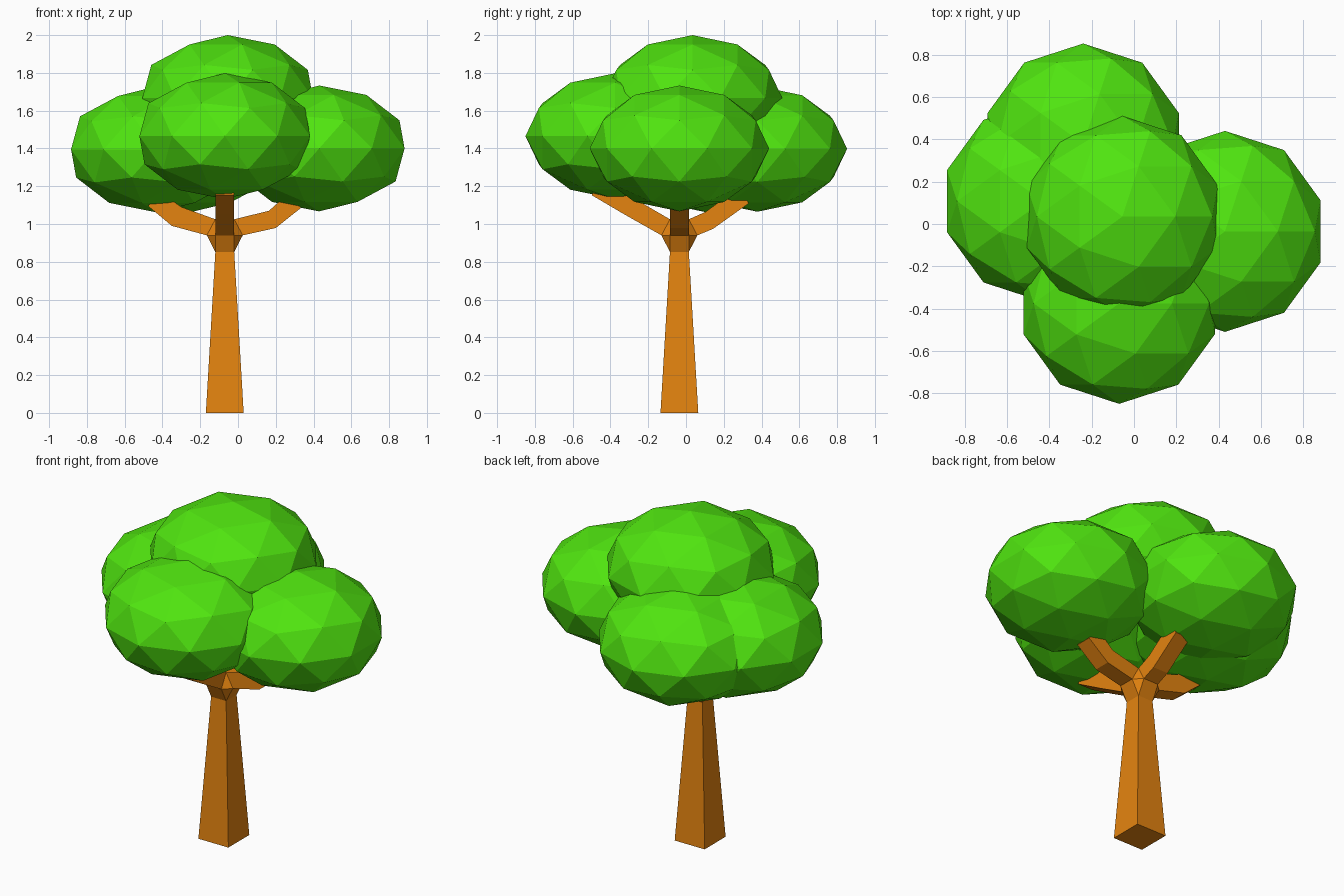
import bpy, bmesh
from mathutils import Vector, Matrix
from math import radians

if "Cube" in bpy.data.objects:
    bpy.data.objects.remove(bpy.data.objects["Cube"])

CENTRE = Vector((-0.07, -0.035, 0))
HALF = 0.05  # half thickness of neck and branches
ROOT = ((0.095, 0.94), (0.05, 1.025))  # lower and upper edge where a branch starts


def material(name, rgb):
    mat = bpy.data.materials.new(name)
    mat.diffuse_color = (*rgb, 1)
    mat.use_nodes = True
    mat.node_tree.nodes["Principled BSDF"].inputs["Base Color"].default_value = mat.diffuse_color
    return mat


bark = material("bark", (0.78, 0.23, 0.005))
leaf = material("leaf", (0.08, 0.78, 0.005))


def finish(name, bm, mat):
    bmesh.ops.recalc_face_normals(bm, faces=bm.faces)
    mesh = bpy.data.meshes.new(name)
    bm.to_mesh(mesh)
    bm.free()
    mesh.materials.append(mat)
    obj = bpy.data.objects.new(name, mesh)
    obj.location = CENTRE
    bpy.context.collection.objects.link(obj)


def loft(bm, rings):
    loops = [[bm.verts.new(p) for p in ring] for ring in rings]
    for a, b in zip(loops, loops[1:]):
        for i in range(4):
            j = (i + 1) % 4
            bm.faces.new((a[i], a[j], b[j], b[i]))
    bm.faces.new(loops[0])
    bm.faces.new(loops[-1])


def square(h, z):
    return [Vector((x * h, y * h, z)) for x, y in ((-1, -1), (1, -1), (1, 1), (-1, 1))]


def section(edges, angle):
    # rectangular branch section from its lower and upper edge, turned about z
    (r0, z0), (r1, z1) = edges
    turn = Matrix.Rotation(radians(angle), 3, 'Z')
    return [turn @ Vector(p) for p in ((r0, -HALF, z0), (r0, HALF, z0),
                                       (r1, HALF, z1), (r1, -HALF, z1))]


# Tapered square trunk
bm = bmesh.new()
loft(bm, [square(0.1, 0), square(HALF, 0.852)])
finish("trunk", bm, bark)

# Faceted fork joining the trunk to the four branches
bm = bmesh.new()
points = square(HALF, 0.852)
for angle in (0, 90, 180, 270):
    points += section(ROOT, angle)
verts = [bm.verts.new(p) for p in points]
bmesh.ops.remove_doubles(bm, verts=verts, dist=0.001)
bmesh.ops.convex_hull(bm, input=bm.verts)
finish("fork", bm, bark)

# Bent branches: middle and end sections as lower and upper edges
branches = {
    "right_branch": (0, ((0.27, 0.979), (0.234, 1.07)), ((0.403, 1.085), (0.34, 1.165))),
    "back_branch": (90, ((0.178, 0.974), (0.14, 1.065)), ((0.368, 1.11), (0.31, 1.19))),
    "left_branch": (180, ((0.28, 0.99), (0.23, 1.09)), ((0.406, 1.095), (0.35, 1.175))),
    "front_branch": (270, ((0.295, 1.053), (0.24, 1.135)), ((0.465, 1.153), (0.415, 1.235))),
}
for name, (angle, mid, end) in branches.items():
    bm = bmesh.new()
    loft(bm, [section(s, angle) for s in (ROOT, mid, end)])
    finish(name, bm, bark)

# Flattened low-poly leaf clumps
clumps = {
    "top_foliage": (-0.055, 0.035, 1.667),
    "front_foliage": (-0.07, -0.375, 1.465),
    "right_foliage": (0.43, -0.035, 1.40),
    "left_foliage": (-0.432, 0.108, 1.395),
    "back_foliage": (-0.24, 0.378, 1.398),
}
for name, location in clumps.items():
    bpy.ops.mesh.primitive_ico_sphere_add(subdivisions=2, radius=1, location=location)
    obj = bpy.context.object
    obj.name = name
    obj.scale = (0.475, 0.475, 0.333)
    obj.data.materials.append(leaf)
